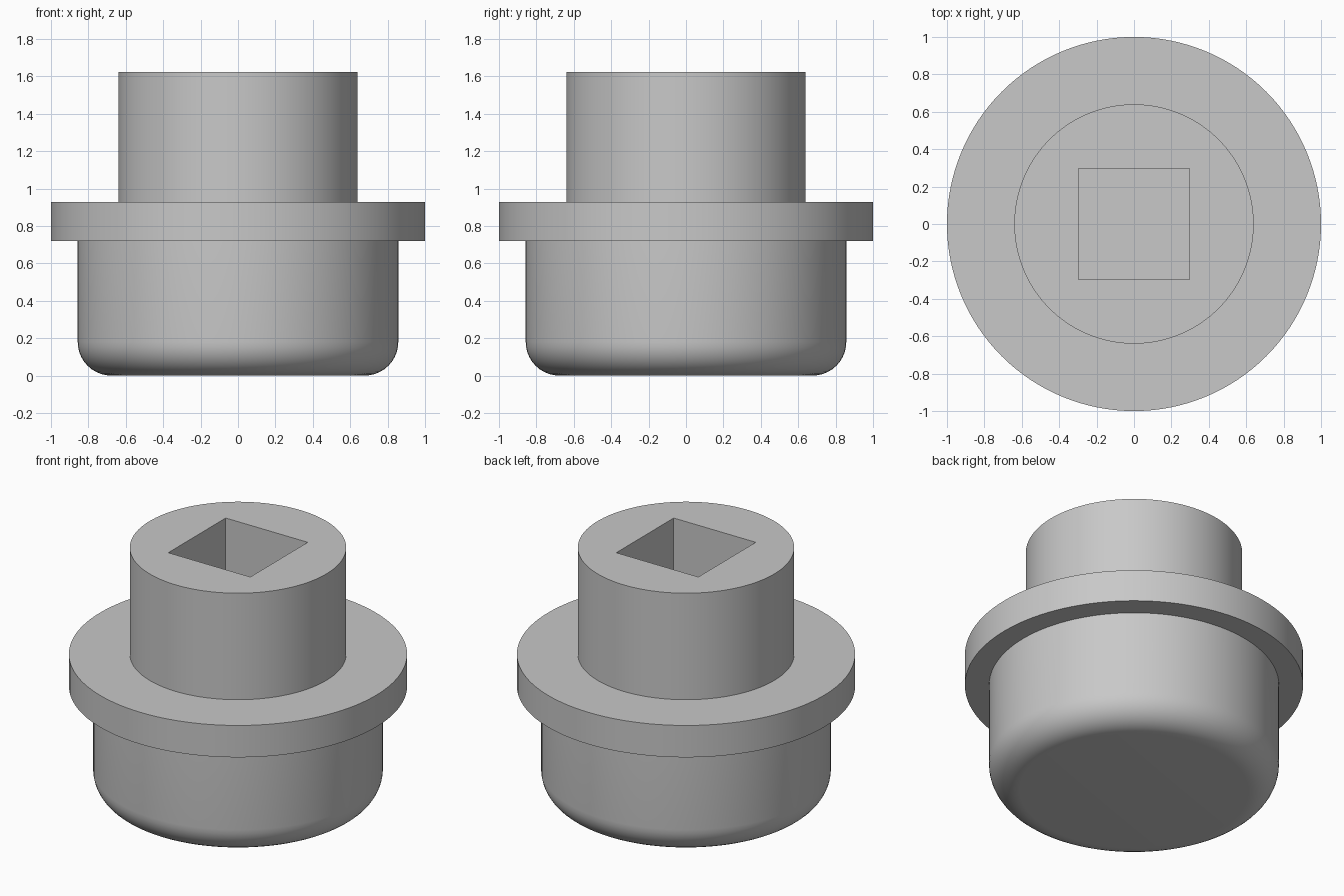
import bpy, bmesh, math
from mathutils import Vector

cube = bpy.data.objects.get("Cube")
if cube:
    bpy.data.objects.remove(cube, do_unlink=True)

SEGMENTS = 128
BODY_R, FLANGE_R, NECK_R = 0.857, 1.0, 0.64
FLANGE_Z, NECK_Z, TOP_Z = 0.72, 0.928, 1.623
FILLET = 0.18
SOCKET_SIDE, SOCKET_DEPTH = 0.592, 0.65

grey = bpy.data.materials.new("light grey")
grey.use_nodes = True
colour = (0.58, 0.58, 0.58, 1)
grey.diffuse_color = colour
grey.node_tree.nodes["Principled BSDF"].inputs["Base Color"].default_value = colour


def make_object(name, bm):
    bmesh.ops.recalc_face_normals(bm, faces=bm.faces)
    mesh = bpy.data.meshes.new(name)
    bm.to_mesh(mesh)
    bm.free()
    mesh.materials.append(grey)
    obj = bpy.data.objects.new(name, mesh)
    bpy.context.collection.objects.link(obj)
    return obj


def lathe(name, profile):
    """Spin an (r, z) profile about z and cap both ends."""
    bm = bmesh.new()
    verts = [bm.verts.new((r, 0, z)) for r, z in profile]
    edges = [bm.edges.new(pair) for pair in zip(verts, verts[1:])]
    bmesh.ops.spin(bm, geom=verts + edges, cent=(0, 0, 0), axis=(0, 0, 1),
                   angle=math.tau, steps=SEGMENTS, use_merge=True)
    bmesh.ops.remove_doubles(bm, verts=bm.verts, dist=0.0001)
    bmesh.ops.holes_fill(bm, edges=[e for e in bm.edges if e.is_boundary], sides=0)
    return make_object(name, bm)


# Stepped plug: rounded base, wide flange, narrow neck
arc = [math.radians(90 * i / 10) for i in range(11)]
profile = [(BODY_R - FILLET + FILLET * math.sin(a), FILLET - FILLET * math.cos(a))
           for a in arc]
profile += [(BODY_R, FLANGE_Z), (FLANGE_R, FLANGE_Z), (FLANGE_R, NECK_Z),
            (NECK_R, NECK_Z), (NECK_R, TOP_Z)]
plug = lathe("flanged_plug", profile)

# Square drive socket cut down into the neck
bm = bmesh.new()
bmesh.ops.create_cube(bm, size=1)
bmesh.ops.scale(bm, vec=(SOCKET_SIDE, SOCKET_SIDE, 2 * SOCKET_DEPTH), verts=bm.verts)
bmesh.ops.translate(bm, vec=Vector((0, 0, TOP_Z)), verts=bm.verts)
cutter = make_object("socket_cutter", bm)
cutter.hide_render = True

cut = plug.modifiers.new("square socket", "BOOLEAN")
cut.operation = "DIFFERENCE"
cut.solver = "EXACT"
cut.object = cutter

bpy.ops.object.select_all(action="DESELECT")
plug.select_set(True)
bpy.context.view_layer.objects.active = plug
bpy.ops.object.modifier_apply(modifier=cut.name)
bpy.data.objects.remove(cutter, do_unlink=True)
bpy.ops.object.shade_smooth_by_angle(angle=math.radians(30))
